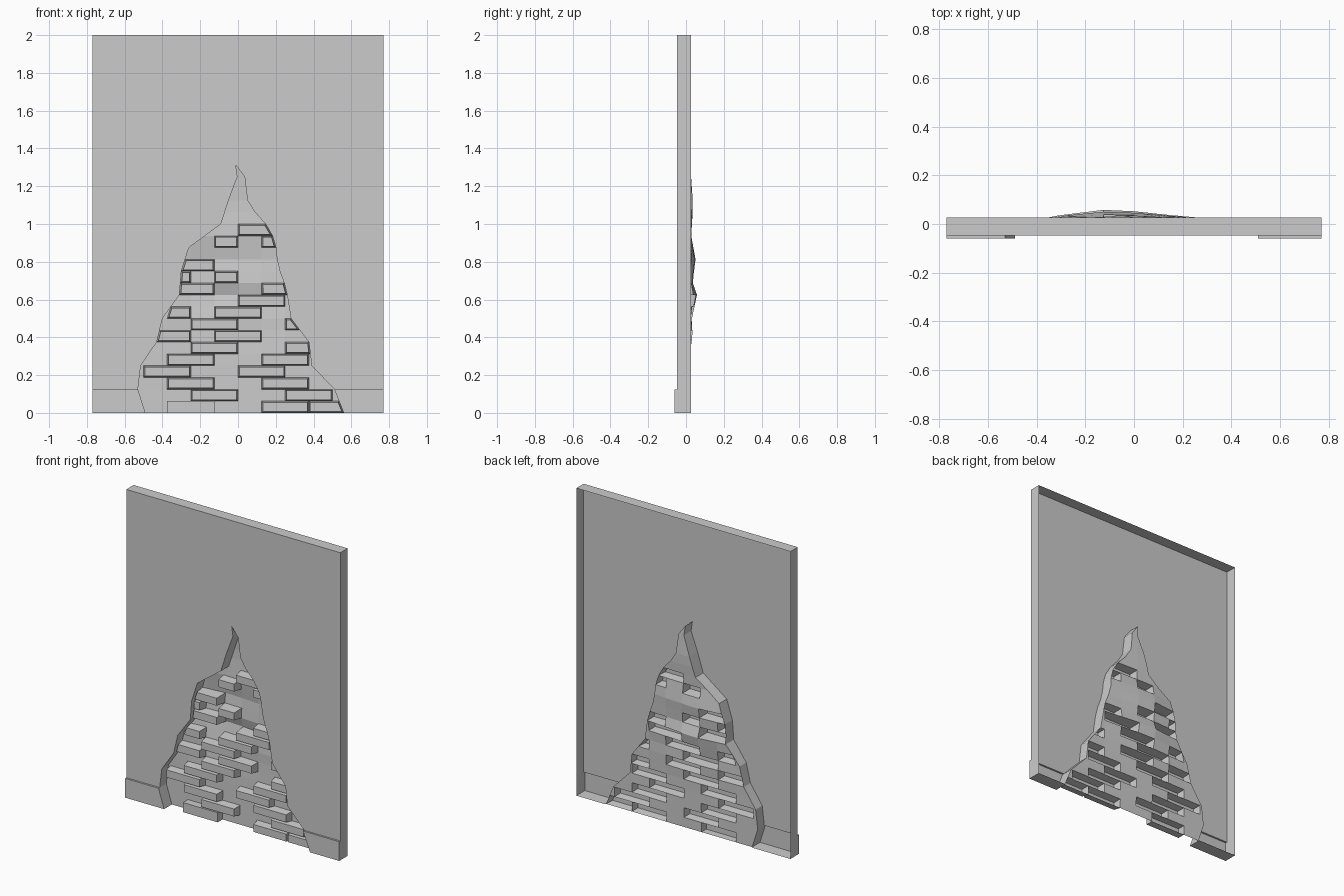
import bpy, bmesh

if "Cube" in bpy.data.objects:
    bpy.data.objects.remove(bpy.data.objects["Cube"])

W, ROW, COL = 0.77, 0.0625, 0.125     # half width, brick height, half brick length
BACK, FACE, SKIRT = 0.027, -0.048, -0.06
N = 21                                # brick rows up to the tip of the hole

stone = bpy.data.materials.new("plain grey")
stone.diffuse_color = (0.6, 0.6, 0.6, 1)
stone.use_nodes = True
stone.node_tree.nodes["Principled BSDF"].inputs["Base Color"].default_value = stone.diffuse_color

# outline of the broken hole as (z, x)
LEFT = [(0, -.49), (.125, -.53), (.25, -.515), (.375, -.43), (.5, -.40), (.625, -.31),
        (.75, -.30), (.875, -.26), (1.0, -.09), (1.125, -.05), (1.25, -.003), (1.3125, -.012)]
RIGHT = [(0, .56), (.125, .51), (.25, .39), (.375, .375), (.5, .28), (.66, .255), (.78, .21),
         (.88, .2), (.98, .17), (1.03, .11), (1.125, .05), (1.25, .035), (1.3125, -.012)]
# how far the bricks sag backwards, by height and by column
SAG_Z = [(0, 0), (.3, .1), (.4375, .4), (.5, .3), (.625, 1), (.69, .4), (.8125, .8),
         (.875, .5), (.94, .2), (1.1, .5), (1.3125, .1)]
SAG_X = [(-.4, .1), (-.25, .6), (-.125, 1), (0, .85), (.125, .5), (.25, .2), (.4, .1)]

# protruding bricks: row -> (first, last) half-brick columns
BRICKS = {0: [(2, 4), (6, 8), (8, 10)], 1: [(3, 5), (7, 9)], 2: [(2, 4), (6, 8)],
          3: [(1, 3), (5, 7)], 4: [(2, 4), (6, 8)], 5: [(3, 5), (7, 9)],
          6: [(1, 3), (4, 6)], 7: [(3, 5), (7, 9)], 8: [(2, 3), (4, 6)],
          9: [(5, 7)], 10: [(2, 4), (6, 8)], 11: [(2, 3), (4, 5)],
          12: [(2, 4)], 14: [(4, 5), (6, 7)], 15: [(5, 7)]}


def lerp(pts, t):
    if t <= pts[0][0]:
        return pts[0][1]
    for (a, u), (b, v) in zip(pts, pts[1:]):
        if t <= b:
            return u + (v - u) * (t - a) / (b - a)
    return pts[-1][1]


def depth(x, z):
    return 0.02 + 0.038 * lerp(SAG_Z, z) * lerp(SAG_X, x)


class Part:
    """Mesh part built from shared points."""
    def __init__(self, name):
        self.name, self.bm, self.cache = name, bmesh.new(), {}

    def face(self, *pts):
        vs = []
        for p in pts:
            k = tuple(round(c, 4) for c in p)
            if k not in self.cache:
                self.cache[k] = self.bm.verts.new(k)
            if self.cache[k] not in vs:
                vs.append(self.cache[k])
        return self.bm.faces.new(vs) if len(vs) > 2 else None

    def finish(self):
        me = bpy.data.meshes.new(self.name)
        self.bm.to_mesh(me)
        self.bm.free()
        me.materials.append(stone)
        ob = bpy.data.objects.new(self.name, me)
        bpy.context.collection.objects.link(ob)


Z = [i * ROW for i in range(N + 1)]
L = [lerp(LEFT, z) for z in Z]
R = [lerp(RIGHT, z) for z in Z]


def shell(part, rows, y):
    """Front strips beside the hole, torn rim and outer ends for some rows."""
    for i in rows:
        a, b = Z[i], Z[i + 1]
        part.face((-W, y, a), (L[i], y, a), (L[i + 1], y, b), (-W, y, b))
        part.face((R[i], y, a), (W, y, a), (W, y, b), (R[i + 1], y, b))
        part.face((L[i], y, a), (L[i], depth(L[i], a), a),
                  (L[i + 1], depth(L[i + 1], b), b), (L[i + 1], y, b))
        part.face((R[i + 1], y, b), (R[i + 1], depth(R[i + 1], b), b),
                  (R[i], depth(R[i], a), a), (R[i], y, a))
        part.face((-W, y, b), (-W, BACK, b), (-W, BACK, a), (-W, y, a))
        part.face((W, y, a), (W, BACK, a), (W, BACK, b), (W, y, b))


# plaster wall, open at the back
wall = Part("plaster_wall")
shell(wall, range(2, N), FACE)
tip, top = Z[N], 2.0
wall.face((-W, FACE, tip), (L[N], FACE, tip), (W, FACE, tip), (W, FACE, top), (-W, FACE, top))
wall.face((-W, FACE, top), (W, FACE, top), (W, BACK, top), (-W, BACK, top))
wall.face((-W, FACE, top), (-W, BACK, top), (-W, BACK, tip), (-W, FACE, tip))
wall.face((W, FACE, tip), (W, BACK, tip), (W, BACK, top), (W, FACE, top))
wall.finish()

# skirting board with ledge and underside
skirt = Part("skirting_board")
shell(skirt, range(2), SKIRT)
for x0, x1, b0, b1 in ((-W, L[2], -W, L[0]), (R[2], W, R[0], W)):
    skirt.face((x0, SKIRT, Z[2]), (x1, SKIRT, Z[2]), (x1, FACE, Z[2]), (x0, FACE, Z[2]))
    skirt.face((b0, BACK, 0), (b1, BACK, 0), (b1, SKIRT, 0), (b0, SKIRT, 0))
skirt.finish()

# exposed brickwork: a sheet clipped to the hole, with some bricks pushed forward
brick = Part("exposed_brickwork")
cells = {}
for i in range(N):
    for j in range(10):
        pts = []
        for c, r in ((j, i), (j + 1, i), (j + 1, i + 1), (j, i + 1)):
            x = min(max((c - 5) * COL, L[r]), R[r])
            pts.append((x, depth(x, Z[r]), Z[r]))
        f = brick.face(*pts)
        if f:
            cells[i, j] = f
for i, spans in BRICKS.items():
    for a, b in spans:
        faces = [cells[i, j] for j in range(a, b) if (i, j) in cells]
        if sum(f.calc_area() for f in faces) < 0.002:
            continue
        bmesh.ops.inset_region(brick.bm, faces=faces, thickness=0.007,
                               use_boundary=True, use_even_offset=True)
        for v in {v for f in faces for v in f.verts}:
            v.co.y = -0.03
brick.finish()
